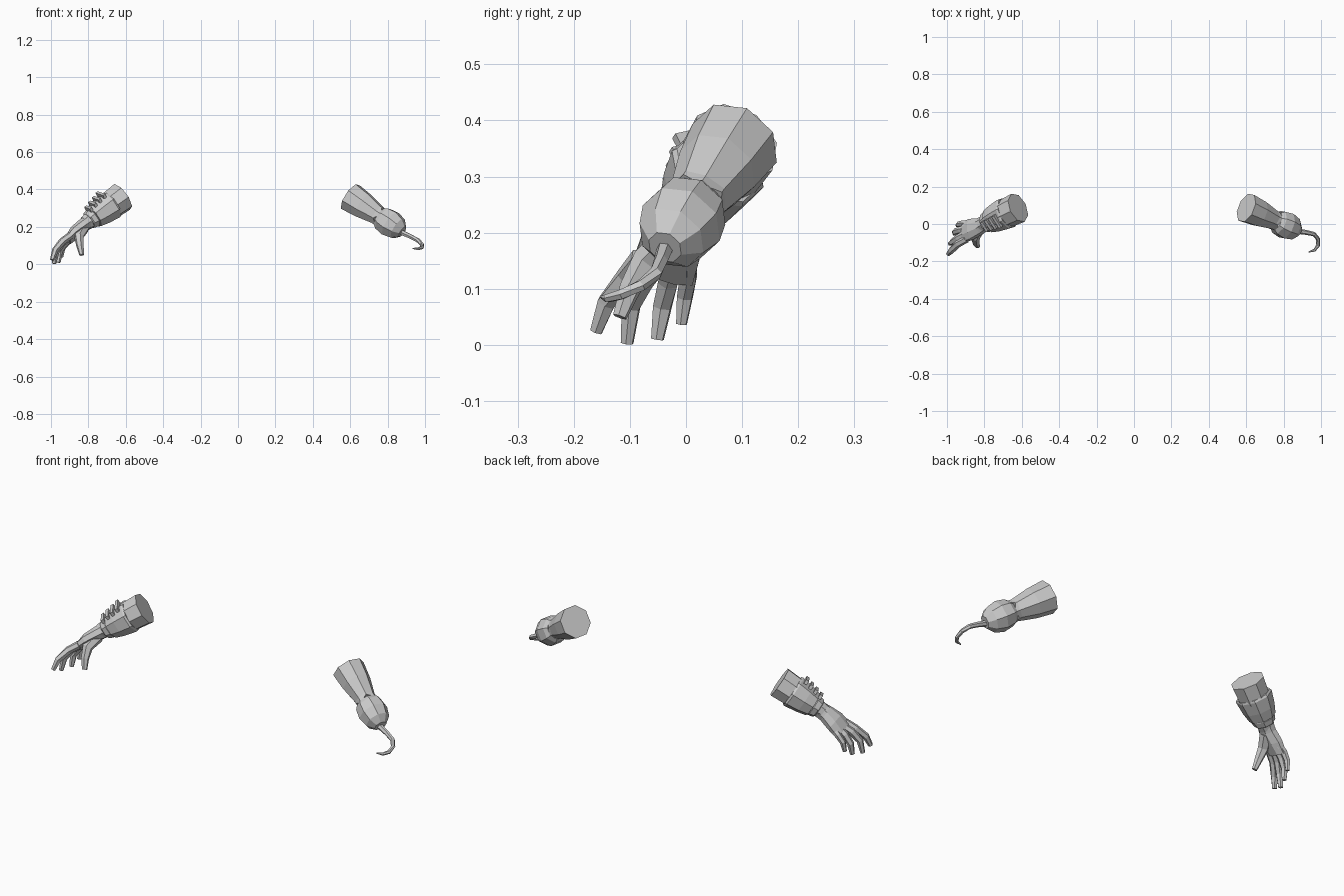
import bpy, bmesh, math
from mathutils import Vector, Matrix

if "Cube" in bpy.data.objects:
    bpy.data.objects.remove(bpy.data.objects["Cube"])


def tube(name, pts, radii, n=8, side=(0.2, 1, 0), turn=0.5, ragged=None):
    """Flat-faced loft; radii are (side, up) pairs or single numbers."""
    pts = [Vector(p) for p in pts]
    bm = bmesh.new()
    rings = []
    for i, (p, r) in enumerate(zip(pts, radii)):
        a, b = r if isinstance(r, tuple) else (r, r)
        t = (pts[min(i + 1, len(pts) - 1)] - pts[max(i - 1, 0)]).normalized()
        s = Vector(side)
        s = (s - t * s.dot(t)).normalized()
        u = t.cross(s)
        ring = []
        for k in range(n):
            ang = 2 * math.pi * (k + turn) / n
            v = p + s * a * math.cos(ang) + u * b * math.sin(ang)
            if ragged and i in ragged:
                v += t * ragged[i] * (1 if k % 2 else -1)
            ring.append(bm.verts.new(v))
        rings.append(ring)
    for r0, r1 in zip(rings, rings[1:]):
        for k in range(n):
            bm.faces.new((r0[k], r0[(k + 1) % n], r1[(k + 1) % n], r1[k]))
    bm.faces.new(rings[0])
    bm.faces.new(rings[-1])
    bmesh.ops.recalc_face_normals(bm, faces=bm.faces)
    me = bpy.data.meshes.new(name)
    bm.to_mesh(me)
    bm.free()
    ob = bpy.data.objects.new(name, me)
    bpy.context.collection.objects.link(ob)
    return ob


def along(a, b, ts):
    a, b = Vector(a), Vector(b)
    return [a + (b - a).normalized() * t for t in ts]


# --- hook arm: sleeve, neck, cup, curved hook ---
A, B = (0.60, 0.087, 0.36), (0.885, -0.04, 0.17)
tube("sleeve", along(A, B, [0, 0.09, 0.185, 0.205]), [0.083, 0.074, 0.054, 0.054],
     ragged={2: 0.004, 3: 0.012})
tube("hook_neck", along(A, B, [0.18, 0.24]), [0.042, 0.042])
tube("hook_cup", along(A, B, [0.205, 0.225, 0.275, 0.325, 0.358]),
     [0.054, 0.068, 0.076, 0.063, 0.032])
tube("hook", [(.875, -.038, .17), (.92, -.045, .15), (.962, -.054, .128), (.984, -.08, .106),
              (.984, -.115, .09), (.965, -.14, .083), (.933, -.15, .085)],
     [.015, .013, .012, .011, .010, .008, .003], n=6, side=(0, 0, 1))

# --- hand arm: forearm, bracer, wrist band ---
C, D = (-0.62, 0.087, 0.36), (-0.80, 0.002, 0.23)
tube("forearm", along(C, D, [0, 0.09, 0.2, 0.26]), [0.083, 0.078, 0.05, 0.04])
S = (-0.3, 1, 0)
tube("bracer", along(C, D, [0.075, 0.085, 0.15, 0.20]),
     [(.084, .08), (.09, .083), (.08, .074), (.066, .062)], side=S)
tube("wrist_band", along(C, D, [0.195, 0.205, 0.23, 0.235]),
     [(.054, .052), (.06, .056), (.054, .05), (.048, .045)], side=S)

# bracer plate and lace bars on the upper front
axis = (Vector(D) - Vector(C)).normalized()
out = Vector((-0.45, -0.45, 0.75))
out = (out - axis * out.dot(axis)).normalized()
across = axis.cross(out)


def bar(name, t, r, length, width, height):
    bpy.ops.mesh.primitive_cube_add(size=1)
    ob = bpy.context.object
    ob.name = name
    rot = Matrix((axis, across, out)).transposed().to_4x4()
    pos = Vector(C) + axis * t + out * r
    ob.matrix_world = (Matrix.Translation(pos) @ rot
                       @ Matrix.Diagonal((length, width, height, 1)))


for i in range(4):
    t = 0.105 + 0.033 * i
    bar(f"lace_{i + 1}", t, 0.083 - 0.008 * i, 0.016, 0.075 - 0.006 * i, 0.022)

# --- hand: palm, four fingers, thumb ---
tube("palm", [(-.785, .01, .24), (-.825, -.012, .21), (-.87, -.028, .172), (-.91, -.042, .128)],
     [(.04, .037), (.047, .037), (.06, .034), (.062, .022)], side=(.3, 1, 0.05))

fingers = {
    "index": [(-.895, -.08, .155), (-.94, -.105, .122), (-.977, -.142, .075), (-.993, -.16, .024)],
    "middle": [(-.90, -.052, .145), (-.94, -.075, .115), (-.972, -.098, .068), (-.984, -.105, .003)],
    "ring": [(-.895, -.024, .142), (-.928, -.032, .112), (-.955, -.042, .068), (-.96, -.051, .01)],
    "pinky": [(-.88, .004, .148), (-.912, .004, .12), (-.938, -.002, .085), (-.945, -.008, .037)],
}
for name, pts in fingers.items():
    k = 0.85 if name == "pinky" else 1
    tube(name + "_finger", pts, [r * k for r in (.02, .02, .018, .012)], n=6)
tube("thumb", [(-.825, -.02, .195), (-.85, -.07, .15), (-.845, -.1, .10), (-.835, -.118, .05)],
     [.032, .027, .02, .013], n=6, side=(1, 0.3, 0))
